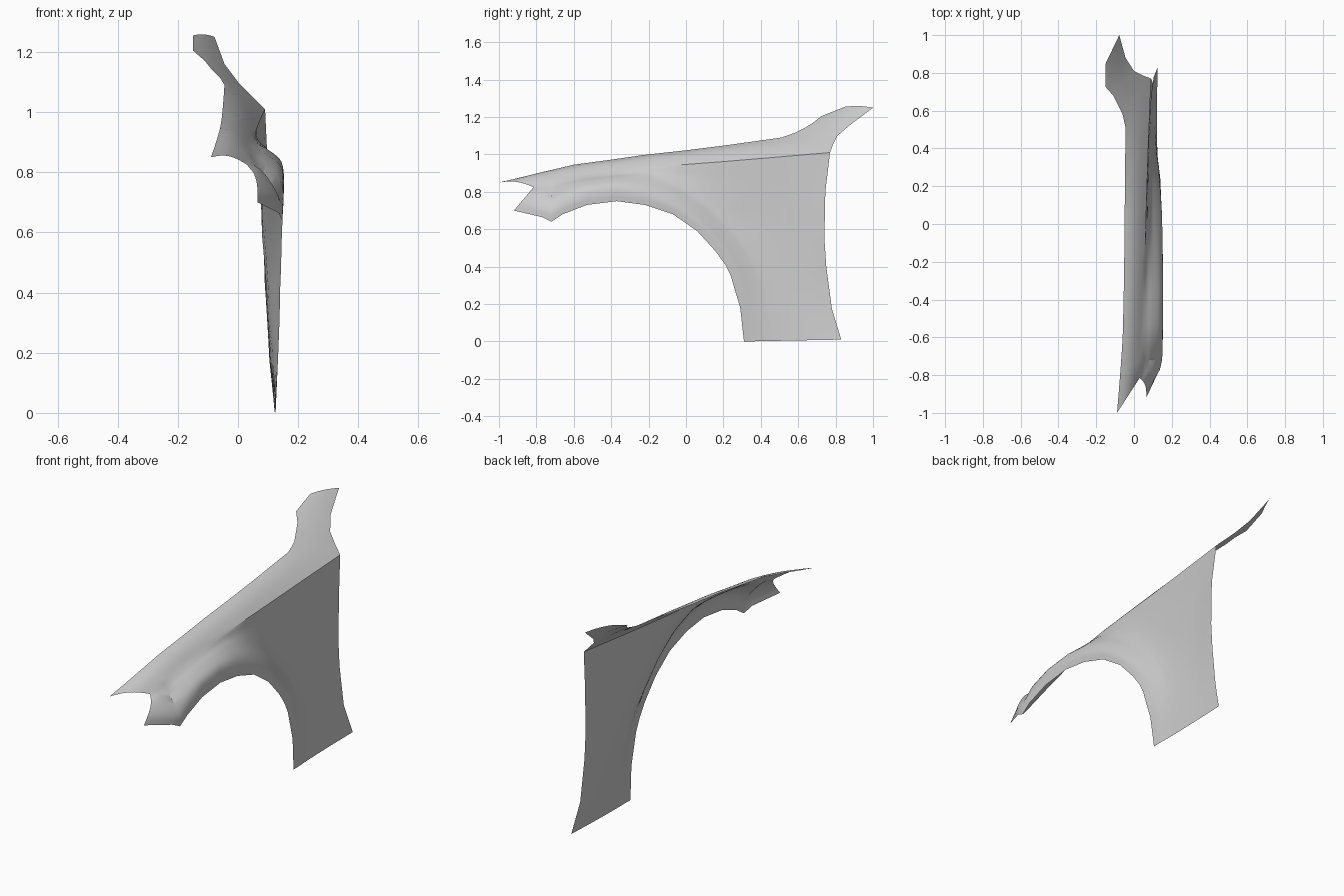
import bpy, bmesh, math
from mathutils import Vector

# Edge running from the headlight notch along the shoulder crease, then down the door gap
outer = [(.03, -.815, .825), (.035, -.78, .845), (.038, -.72, .86), (.04, -.66, .87),
         (.045, -.53, .89), (.05, -.37, .908), (.057, -.2, .928), (.062, -.02, .945),
         (.068, .18, .96), (.076, .42, .98), (.09, .77, 1.01), (.10, .745, .8),
         (.10, .74, .55), (.10, .75, .40), (.105, .78, .175), (.125, .83, .01)]
# Wheel arch edge, front tip to sill
arch = [(.065, -.92, .70), (.135, -.77, .665), (.147, -.72, .64), (.15, -.66, .68),
        (.15, -.53, .73), (.15, -.37, .75), (.15, -.22, .73), (.148, -.07, .68),
        (.145, .06, .59), (.143, .16, .48), (.14, .21, .41), (.139, .24, .35),
        (.137, .26, .28), (.135, .275, .23), (.133, .29, .18), (.125, .31, 0)]
# Sideways position of the flare between arch and crease, one value per station
lip = [.065, .135, .147, .151, .152, .152, .152, .15, .145, .138, .133, .131, .13, .129, .127, .125]
rim = [.06, .11, .125, .135, .138, .138, .135, .128, .118, .115, .114, .115, .117, .118, .12, .123]
foot = [.05, .075, .085, .092, .097, .098, .095, .092, .09, .09, .093, .098, .104, .108, .115, .122]
mid = [.04, .05, .06, .064, .068, .07, .07, .068, .072, .076, .082, .085, .088, .095, .105, .122]
# Bonnet-side edge, and the far edge of the windscreen pillar tail
bonnet = [(-.09, -1, .85), (-.08, -.88, .878), (-.072, -.78, .903), (-.065, -.68, .926),
          (-.06, -.6, .945), (-.055, -.4, .972), (-.052, -.22, .998), (-.05, 0, 1.022),
          (-.048, .2, 1.047), (-.045, .51, 1.09), (-.06, .58, 1.115), (-.09, .64, 1.145),
          (-.11, .68, 1.17), (-.15, .725, 1.205), (-.15, .85, 1.255)]
pillar = [(.05, .785, 1.05), (0, .81, 1.10), (-.045, .88, 1.16), (-.078, 1, 1.25)]


def smooth_profile(ds, xs, n=4):
    """Hermite curve through (distance, x) samples."""
    sl = [(xs[k + 1] - xs[k]) / (ds[k + 1] - ds[k]) for k in range(len(ds) - 1)]
    m = [sl[0]] + [(a + b) / 2 for a, b in zip(sl, sl[1:])] + [sl[-1]]
    out = []
    for k in range(len(sl)):
        h = ds[k + 1] - ds[k]
        for s in range(n):
            t = s / n
            x = ((2*t**3 - 3*t*t + 1) * xs[k] + (t**3 - 2*t*t + t) * h * m[k]
                 + (3*t*t - 2*t**3) * xs[k + 1] + (t**3 - t*t) * h * m[k + 1])
            out.append((ds[k] + h * t, x))
    return out + [(ds[-1], xs[-1])]


def body_column(i):
    a, o = Vector(arch[i]), Vector(outer[i])
    L = (o - a).yz.length
    d3 = min(.15, .8 * L)
    ds = [0, min(.05, .3 * L), min(.10, .6 * L), d3, (d3 + L) / 2, L]
    xs = [a.x, lip[i], rim[i], foot[i], mid[i], o.x]
    col = []
    for d, x in smooth_profile(ds, xs):
        p = a.lerp(o, d / L)
        col.append(Vector((x, p.y, p.z)))
    return col[::-1]


def strip_column(a, b, crown, n=8):
    a, b = Vector(a), Vector(b)
    return [a.lerp(b, k / n) + Vector((0, 0, crown * math.sin(math.pi * k / n)))
            for k in range(n + 1)]


def loft(bm, cols):
    grid = [[bm.verts.new(p) for p in c] for c in cols]
    for c, d in zip(grid, grid[1:]):
        for j in range(len(c) - 1):
            bm.faces.new((c[j], c[j + 1], d[j + 1], d[j]))


bm = bmesh.new()
# Side panel with arch flare
loft(bm, [body_column(i) for i in range(16)])
# Top strip and pillar tail
loft(bm, [strip_column(a, b, .016 if i < 9 else .006)
          for i, (a, b) in enumerate(zip(bonnet, outer[:11] + pillar))])
bmesh.ops.remove_doubles(bm, verts=bm.verts, dist=1e-4)
me = bpy.data.meshes.new("fender_panel")
bm.to_mesh(me)
bm.free()
ob = bpy.data.objects.new("fender_panel", me)
bpy.context.collection.objects.link(ob)
bpy.context.view_layer.objects.active = ob
ob.select_set(True)
bpy.ops.object.shade_smooth_by_angle(angle=math.radians(30))
